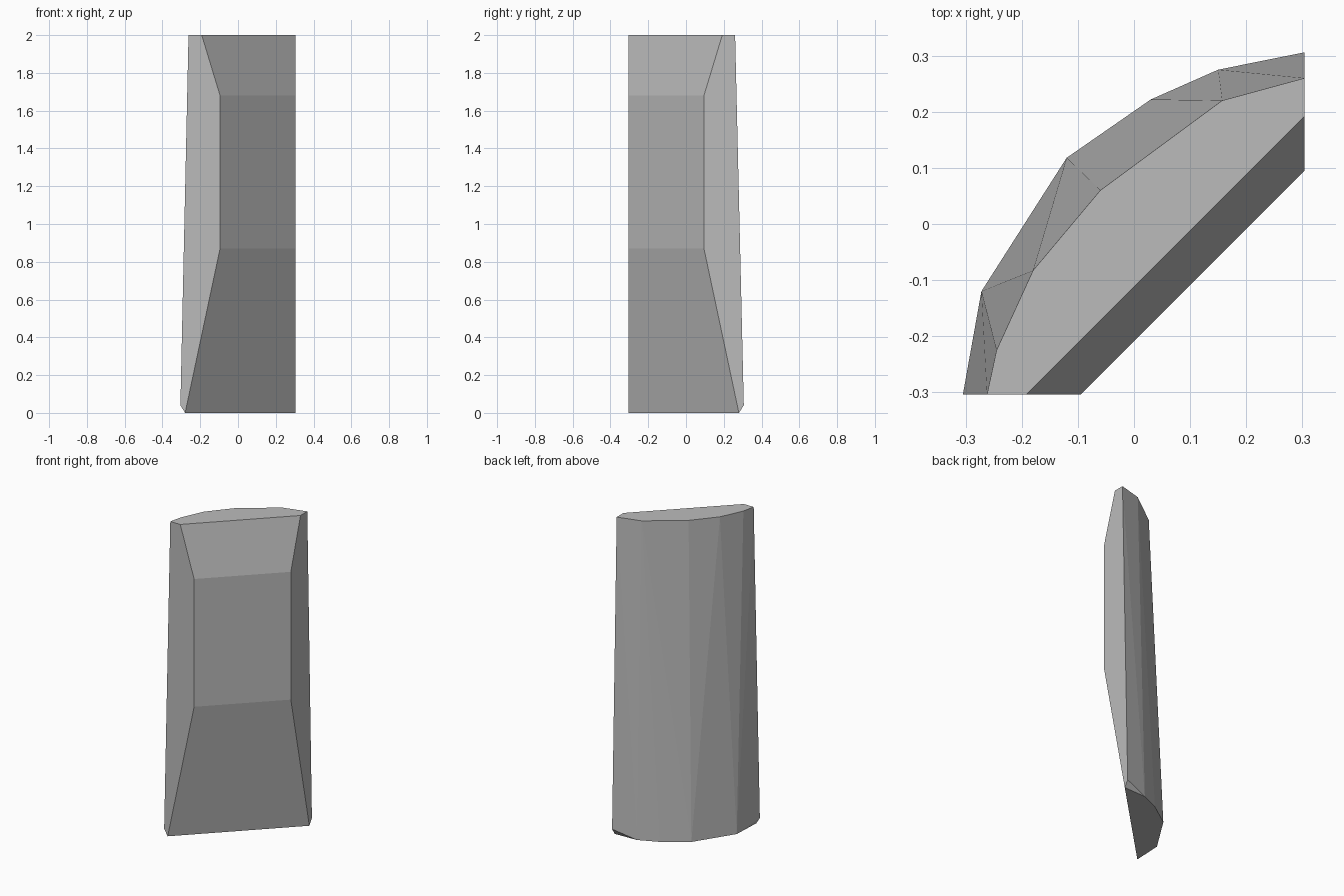
import bpy, bmesh, math

if "Cube" in bpy.data.objects:
    bpy.data.objects.remove(bpy.data.objects["Cube"])

S = 0.304  # the two flat ends lie on x = S and y = -S

# back outline from the left end to the right end, at the top and at the foot
top_back = [(-0.262, -S), (-0.245, -0.225), (-0.18, -0.083),
            (-0.06, 0.06), (0.157, 0.22), (S, 0.26)]
foot_back = [(-0.272, -0.12), (-0.12, 0.118), (0.03, 0.222), (0.15, 0.275)]
# front face: (height, setback of its two corners along the end planes)
front_profile = [(0.0, 0.28), (0.87, 0.095), (1.68, 0.095), (2.0, 0.192)]

points = [(x, y, 2.0) for x, y in top_back]
points += [(x, y, 0.0) for x, y in foot_back]
for z, d in front_profile:
    points += [(-d, -S, z), (S, d, z)]
# clipped lower end corners
points += [(-0.305, -S, 0.04), (S, 0.306, 0.04)]

# faceted convex stone slab
bm = bmesh.new()
for p in points:
    bm.verts.new(p)
bmesh.ops.convex_hull(bm, input=bm.verts[:])
bmesh.ops.dissolve_limit(bm, angle_limit=math.radians(0.5),
                         verts=bm.verts[:], edges=bm.edges[:])
bmesh.ops.recalc_face_normals(bm, faces=bm.faces[:])

mesh = bpy.data.meshes.new("stone_slab")
bm.to_mesh(mesh)
bm.free()

grey = bpy.data.materials.new("stone grey")
grey.diffuse_color = (0.5, 0.5, 0.5, 1.0)
grey.use_nodes = True
grey.node_tree.nodes["Principled BSDF"].inputs["Base Color"].default_value = grey.diffuse_color
mesh.materials.append(grey)

slab = bpy.data.objects.new("stone_slab", mesh)
bpy.context.collection.objects.link(slab)
